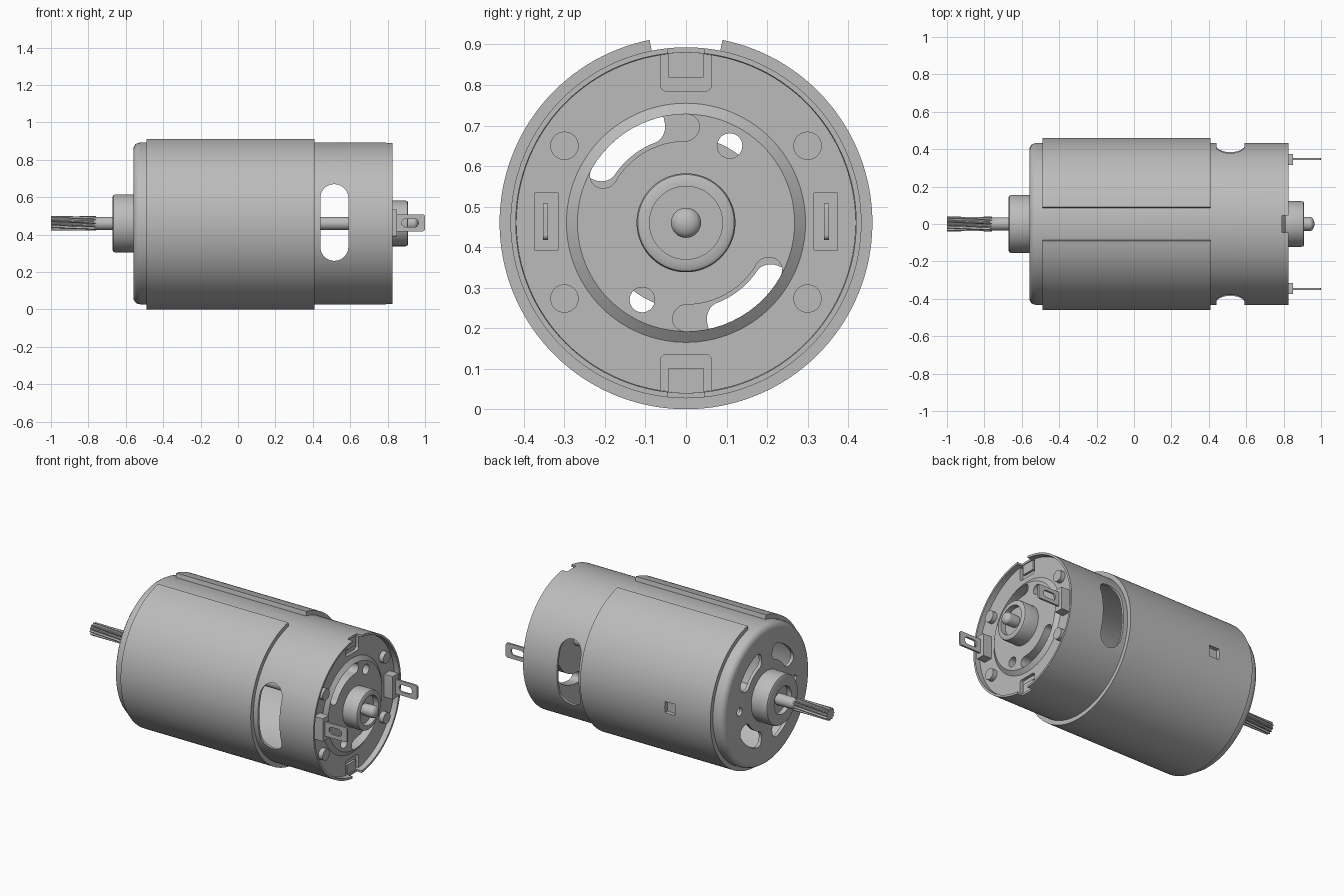
import bpy, bmesh
from math import sin, cos, pi, radians, asin
from mathutils import Vector

if "Cube" in bpy.data.objects:
    bpy.data.objects.remove(bpy.data.objects["Cube"])

AXIS_Z = 0.46
GREY = (0.5, 0.5, 0.5, 1)
steel = bpy.data.materials.new("grey metal")
steel.use_nodes = True
steel.diffuse_color = GREY
steel.node_tree.nodes["Principled BSDF"].inputs["Base Color"].default_value = GREY


def finish(name, bm):
    """Turn a bmesh built around the x axis into an object at shaft height."""
    bmesh.ops.remove_doubles(bm, verts=bm.verts, dist=1e-5)
    bmesh.ops.recalc_face_normals(bm, faces=bm.faces)
    bmesh.ops.translate(bm, verts=bm.verts, vec=(0, 0, AXIS_Z))
    mesh = bpy.data.meshes.new(name)
    bm.to_mesh(mesh)
    bm.free()
    mesh.materials.append(steel)
    obj = bpy.data.objects.new(name, mesh)
    bpy.context.collection.objects.link(obj)
    return obj


def skin(bm, rings, wrap):
    """Bridge equal closed rings of points; cap the ends unless wrapped."""
    vs = [[bm.verts.new(p) for p in ring] for ring in rings]
    n = len(vs[0])
    for i in range(len(vs) if wrap else len(vs) - 1):
        a, b = vs[i], vs[(i + 1) % len(vs)]
        for j in range(n):
            bm.faces.new((a[j], a[(j + 1) % n], b[(j + 1) % n], b[j]))
    if not wrap:
        bm.faces.new(vs[0])
        bm.faces.new(vs[-1])


def lathe(name, profile, start=0, end=2 * pi, steps=128):
    """Turn a closed (x, radius) profile about the x axis."""
    full = end - start > 2 * pi - 0.001
    angles = [start + (end - start) * i / steps for i in range(steps if full else steps + 1)]
    bm = bmesh.new()
    skin(bm, [[(x, r * cos(a), r * sin(a)) for x, r in profile] for a in angles], full)
    return finish(name, bm)


def prism(name, pts, axis, lo, hi):
    """Extrude a flat outline along x (outline in y, z) or y (outline in x, z)."""
    bm = bmesh.new()
    place = (lambda p, d: (d, p[0], p[1])) if axis == "X" else (lambda p, d: (p[0], d, p[1]))
    skin(bm, [[place(p, d) for p in pts] for d in (lo, hi)], False)
    return finish(name, bm)


def rounded(cx, cy, hx, hy, r, steps=10):
    """Outline of a rectangle with round corners."""
    pts = []
    for k, (sx, sy) in enumerate(((1, 1), (-1, 1), (-1, -1), (1, -1))):
        for i in range(steps + 1):
            a = (k + i / steps) * pi / 2
            pts.append((cx + sx * (hx - r) + r * cos(a), cy + sy * (hy - r) + r * sin(a)))
    return pts


def circle(cx, cy, r, n=32):
    return [(cx + r * cos(2 * pi * i / n), cy + r * sin(2 * pi * i / n)) for i in range(n)]


def arc_slot(mid, half, a0, a1, corner):
    """Curved slot outline: a round-cornered bar bent about the axis."""
    length = mid * radians(a1 - a0) / 2
    bar = rounded(0, 0, length, half, corner)
    top = [(length - corner - 2 * (length - corner) * i / 12, half) for i in range(1, 12)]
    bar = bar[:11] + top + bar[11:33] + [(-x, -y) for x, y in top] + bar[33:]
    centre = radians(a0 + a1) / 2
    return [((mid + v) * cos(centre + u / mid), (mid + v) * sin(centre + u / mid)) for u, v in bar]


def cut(obj, cutters):
    for cutter in cutters:
        mod = obj.modifiers.new("cut", "BOOLEAN")
        mod.operation, mod.solver, mod.object = "DIFFERENCE", "EXACT", cutter
        bpy.context.view_layer.objects.active = obj
        bpy.ops.object.modifier_apply(modifier=mod.name)
        bpy.data.objects.remove(cutter)


parts = []

# Hollow can with front bearing boss
can = lathe("can", [
    (-.64, .034), (-.64, .085), (-.67, .085), (-.67, .143), (-.666, .151), (-.658, .155),
    (-.56, .155), (-.56, .395), (-.557, .41), (-.548, .423), (-.536, .43), (-.52, .433),
    (.825, .433), (.825, .42), (-.52, .413), (-.54, .395), (-.54, .034)])
cutters = [prism("window", rounded(.515, .005, .075, .205, .0749), "Y", -.6, .6)]
for quarter in (25, 102, 205, 282):
    cutters.append(prism("vent", arc_slot(.26, .048, quarter, quarter + 53, .04), "X", -.6, -.5))
for s in (-1, 1):
    cutters.append(prism("front_hole", circle(s * .27, 0, .025), "X", -.6, -.5))
    cutters.append(prism("rim_notch", rounded(0, s * .43, .045, .05, .002), "X", .79, .9))
cut(can, cutters)
parts.append(can)

# Split sleeve wrapped round the can, open along the top
gap = asin(.09 / .46)
sleeve = lathe("sleeve", [(-.49, .428), (-.49, .46), (.41, .46), (.41, .428)],
               pi / 2 + gap, 2.5 * pi - gap)
cut(sleeve, [prism("square_hole", rounded(-.21, 0, .035, .035, .002), "Y", .4336, .5)])
parts.append(sleeve)

# Rear end cap with raised centre and bearing cup
cap = lathe("end_cap", [
    (.75, .034), (.75, .419), (.79, .419), (.79, .295), (.81, .268), (.81, .122),
    (.895, .122), (.905, .119), (.91, .11), (.91, .09), (.875, .09), (.875, .034)])
cutters = []
for s in (-1, 1):
    turn = 0 if s > 0 else 180
    cutters.append(prism("cap_slot", arc_slot(.235, .033, 82 + turn, 158 + turn, .0329), "X", .7, .85))
    cutters.append(prism("cap_hole", circle(s * .108, s * .19, .031), "X", .7, .85))
    cutters.append(prism("pocket", rounded(0, s * .39, .063, .065, .015), "X", .77, .85))
cut(cap, cutters)
parts.append(cap)

# Shaft with domed rear end
dome = [(.94 + .025 * sin(t * pi / 16), .037 * cos(t * pi / 16)) for t in range(9)]
parts.append(lathe("shaft", [(-.77, 0), (-.77, .035), (.9, .035), (.9, .037)] + dome, steps=48))

# Toothed front end of the shaft, slightly helical
bm = bmesh.new()
TEETH = 12
rings = []
for i in range(9):
    twist = radians(20) * i / 8
    ring = []
    for k in range(TEETH * 4):
        r = .039 if k % 4 < 2 else .03
        a = 2 * pi * k / (TEETH * 4) + twist
        ring.append((-1 + .24 * i / 8, r * cos(a), r * sin(a)))
    rings.append(ring)
skin(bm, rings, False)
parts.append(finish("pinion", bm))

for s, side in ((-1, "right"), (1, "left")):
    # Terminal holder and blade with eyelet
    parts.append(prism(side + "_terminal_block", rounded(s * .345, .003, .03, .072, .003), "X", .77, .85))
    blade = prism(side + "_terminal", rounded(.915, .003, .085, .045, .012), "Y",
                  s * .347 - .006, s * .347 + .006)
    cut(blade, [prism("eyelet", rounded(.92, .003, .044, .022, .02), "Y", s * .347 - .05, s * .347 + .05)])
    parts.append(blade)
    # Rivet pegs
    for z, level in ((-.187, "lower"), (.19, "upper")):
        parts.append(prism(f"{side}_{level}_peg", circle(s * .3, z, .035), "X", .78, .82))
    # Crimp tab folded into the cap pocket
    parts.append(prism("upper_crimp_tab" if s > 0 else "lower_crimp_tab",
                       rounded(0, s * .393, .045, .034, .003), "X", .765, .785))

# Smooth curved walls, keep machined edges crisp
bpy.ops.object.select_all(action="DESELECT")
for obj in parts:
    obj.select_set(True)
bpy.context.view_layer.objects.active = parts[0]
bpy.ops.object.shade_smooth_by_angle(angle=radians(35))
